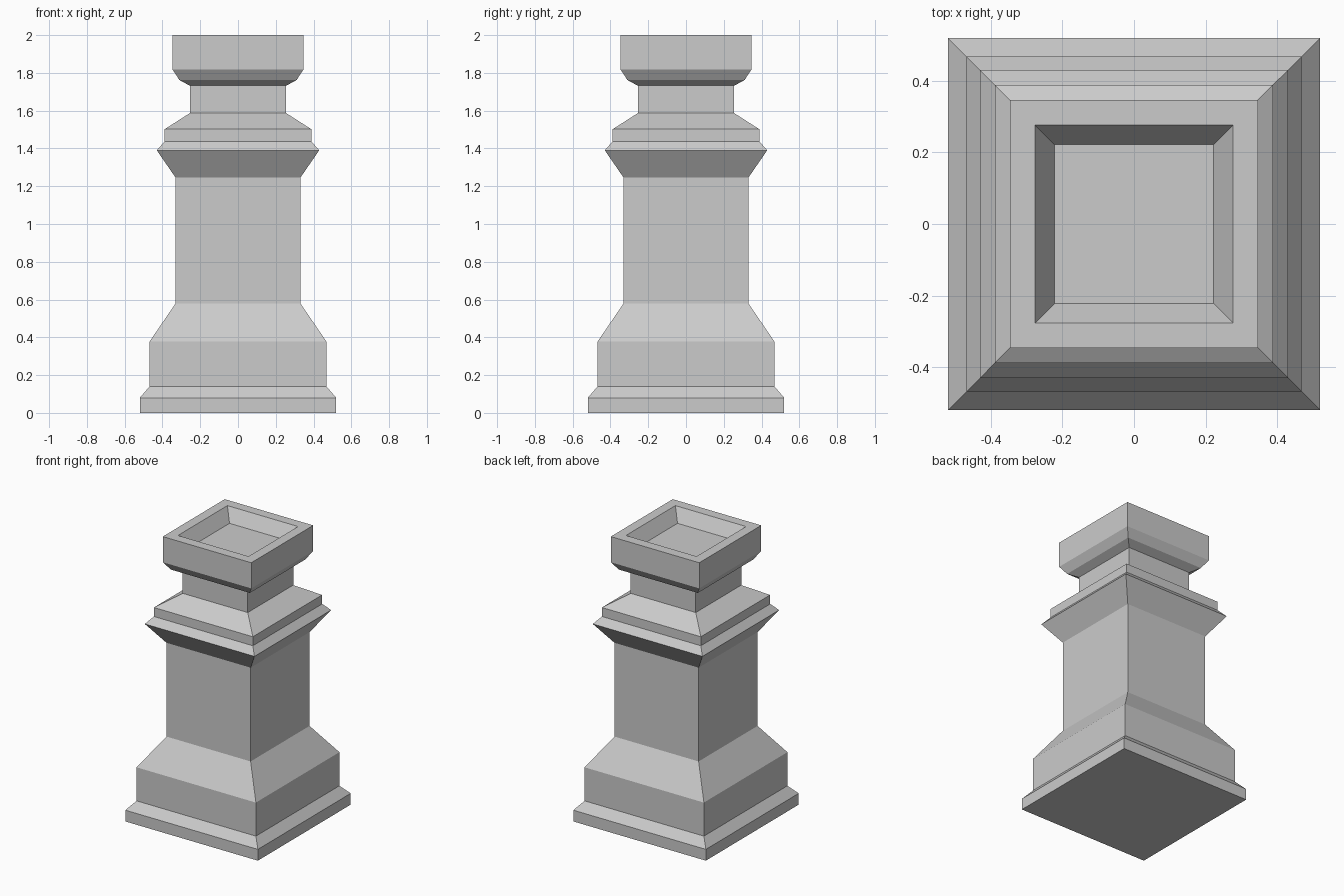
import bpy
import bmesh

cube = bpy.data.objects.get("Cube")
if cube:
    bpy.data.objects.remove(cube, do_unlink=True)

# Single plain stone colour
stone = bpy.data.materials.new("grey_stone")
stone.use_nodes = True
colour = (0.6, 0.6, 0.6, 1.0)
stone.diffuse_color = colour
stone.node_tree.nodes["Principled BSDF"].inputs["Base Color"].default_value = colour


def square_loft(name, profile):
    """Stack square rings of (half width, height), bridge them and cap both ends."""
    bm = bmesh.new()
    rings = [[bm.verts.new((sx * r, sy * r, z))
              for sx, sy in ((-1, -1), (1, -1), (1, 1), (-1, 1))]
             for r, z in profile]
    for low, high in zip(rings, rings[1:]):
        for i in range(4):
            j = (i + 1) % 4
            bm.faces.new((low[i], low[j], high[j], high[i]))
    bm.faces.new(rings[0][::-1])
    bm.faces.new(rings[-1])
    bmesh.ops.recalc_face_normals(bm, faces=bm.faces)
    mesh = bpy.data.meshes.new(name)
    bm.to_mesh(mesh)
    bm.free()
    mesh.materials.append(stone)
    obj = bpy.data.objects.new(name, mesh)
    bpy.context.collection.objects.link(obj)
    return obj


# Stepped foot, plinth and sloping shoulder
base = [(0.52, 0), (0.52, 0.08), (0.468, 0.14), (0.468, 0.378), (0.33, 0.58)]
# Flared moulding at the top of the shaft
collar = [(0.33, 1.245), (0.43, 1.39), (0.388, 1.438), (0.388, 1.502), (0.255, 1.587)]
# Flared cap, flat rim and sunken tray
cap = [(0.255, 1.732), (0.31, 1.762), (0.347, 1.818), (0.347, 2.0),
       (0.277, 2.0), (0.222, 1.91)]

# The shaft and neck are the straight runs between the mouldings
square_loft("square_pillar", base + collar + cap)
